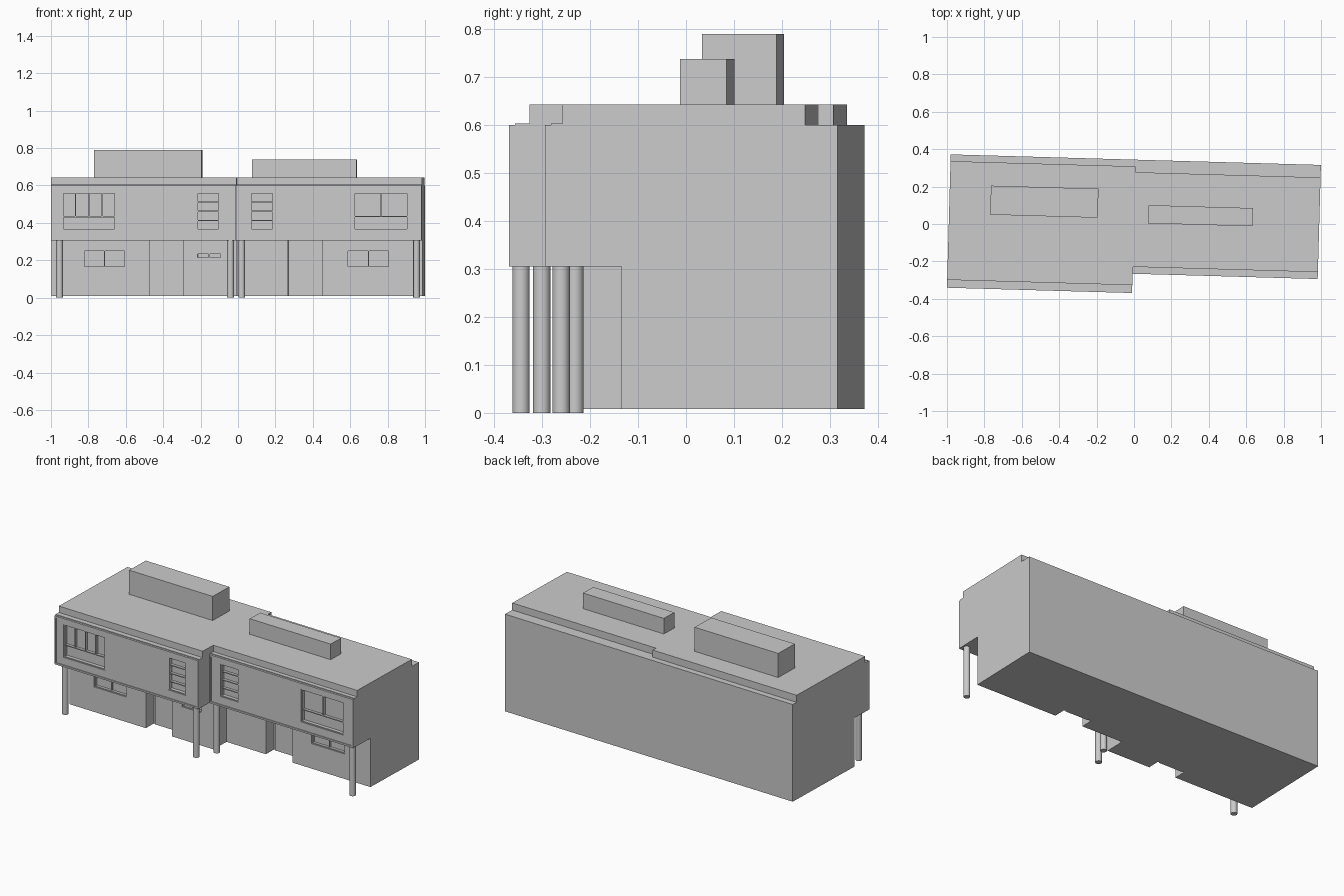
import bpy, bmesh, math
from mathutils import Matrix, Vector

if "Cube" in bpy.data.objects:
    bpy.data.objects.remove(bpy.data.objects["Cube"])

TURN = Matrix.Rotation(-0.0285, 4, 'Z')   # the whole terrace is slightly turned
GREY = bpy.data.materials.new("plain_grey")
GREY.diffuse_color = (0.6, 0.6, 0.6, 1)
GREY.use_nodes = True
GREY.node_tree.nodes["Principled BSDF"].inputs["Base Color"].default_value = GREY.diffuse_color


def finish(name, bm):
    bmesh.ops.recalc_face_normals(bm, faces=bm.faces)
    bm.transform(TURN)
    me = bpy.data.meshes.new(name)
    bm.to_mesh(me)
    bm.free()
    me.materials.append(GREY)
    ob = bpy.data.objects.new(name, me)
    bpy.context.collection.objects.link(ob)
    return ob


def box(name, u, v, z):
    bm = bmesh.new()
    bmesh.ops.create_cube(bm, size=1)
    for p in bm.verts:
        p.co = Vector(((u[0] + u[1]) / 2 + p.co.x * (u[1] - u[0]),
                       (v[0] + v[1]) / 2 + p.co.y * (v[1] - v[0]),
                       (z[0] + z[1]) / 2 + p.co.z * (z[1] - z[0])))
    return finish(name, bm)


def prism(name, outline, z0, z1):
    bm = bmesh.new()
    face = bm.faces.new([bm.verts.new((u, v, z0)) for u, v in outline])
    new = bmesh.ops.extrude_face_region(bm, geom=[face])["geom"]
    bmesh.ops.translate(bm, vec=(0, 0, z1 - z0),
                        verts=[g for g in new if isinstance(g, bmesh.types.BMVert)])
    return finish(name, bm)


def column(name, u, v):
    bm = bmesh.new()
    bmesh.ops.create_cone(bm, cap_ends=True, segments=24, radius1=0.018, radius2=0.018,
                          depth=0.307, matrix=Matrix.Translation((u, v, 0.1535)))
    ob = finish(name, bm)
    bpy.ops.object.select_all(action='DESELECT')
    ob.select_set(True)
    bpy.context.view_layer.objects.active = ob
    bpy.ops.object.shade_smooth_by_angle(angle=math.radians(40))


def cut(ob, u, v, z):
    cutter = box("cutter", u, v, z)
    cutter.hide_render = True
    mod = ob.modifiers.new("cut", 'BOOLEAN')
    mod.operation, mod.solver, mod.object = 'DIFFERENCE', 'EXACT', cutter
    deps = bpy.context.evaluated_depsgraph_get()
    me = bpy.data.meshes.new_from_object(ob.evaluated_get(deps))
    ob.modifiers.clear()
    ob.data = me
    bpy.data.objects.remove(cutter)


def window(name, wall, u, z, front, cols, rows, sill=0.0, depth=0.025, bar=0.006):
    """Recessed opening with a frame and glazing bars; sill = height of a lower pane."""
    cut(wall, u, (front - 0.05, front + depth), z)
    v = (front + 0.004, front + depth + 0.002)
    # frame
    for e in (u[0], u[1] - bar):
        box(name + "_frame_side", (e, e + bar), v, z)
    for e in (z[0], z[1] - bar):
        box(name + "_frame_rail", u, v, (e, e + bar))
    # glazing bars
    v = (front + 0.009, front + depth + 0.002)
    low = z[0] + sill
    if sill:
        box(name + "_transom", u, v, (low - bar / 2, low + bar / 2))
    for i in range(1, cols):
        c = u[0] + (u[1] - u[0]) * i / cols
        box(name + "_mullion", (c - bar / 2, c + bar / 2), v, (low, z[1]))
    for i in range(1, rows):
        c = low + (z[1] - low) * i / rows
        box(name + "_slat", u, v, (c - bar / 2, c + bar / 2))


BACK = 0.344


def house(name, u, front, wall, porch, roof, roof_box, columns, upper, lower):
    u0, u1 = u
    p0, p1 = porch
    deep = wall + 0.075
    # ground floor with recessed porch
    ground = prism(name + "_ground_floor",
                   [(u0, BACK), (u0, wall), (p0, wall), (p0, deep), (p1, deep),
                    (p1, wall), (u1, wall), (u1, BACK)], 0.008, 0.305)
    for i, (wu, wz, cols) in enumerate(lower):
        window(f"{name}_lower_window_{i}", ground, wu, wz, wall, cols, 1, depth=0.02)
    # door plate
    box(name + "_door", (p0 + 0.015, p1 - 0.015), (deep - 0.008, deep + 0.004), (0.01, 0.25))
    # overhanging upper floor with a raised border
    storey = box(name + "_upper_floor", u, (front, BACK), (0.305, 0.6))
    cut(storey, (u0 + 0.01, u1 - 0.01), (front - 0.05, front + 0.006), (0.315, 0.59))
    for i, (wu, wz, cols, rows, sill) in enumerate(upper):
        window(f"{name}_upper_window_{i}", storey, wu, wz, front + 0.006, cols, rows, sill)
    box(name + "_front_coping", (u0, u1), (front + 0.012, roof[0] + 0.01), (0.59, 0.604))
    # roof slab and roof box
    box(name + "_roof_slab", u, roof, (0.595, 0.643))
    box(name + "_roof_box", *roof_box)
    # porch columns
    for cu, cv in columns:
        column(name + "_column", cu, cv)


house("left_house", (-0.99, 0), -0.369, -0.228, (-0.465, -0.285), (-0.327, 0.308),
      ((-0.77, -0.195), (0.028, 0.183), (0.64, 0.79)),
      [(-0.945, -0.328), (-0.03, -0.345)],
      [((-0.93, -0.645), (0.36, 0.562), 4, 1, 0.073),
       ((-0.21, -0.088), (0.362, 0.562), 1, 4, 0)],
      [((-0.82, -0.595), (0.16, 0.255), 2), ((-0.215, -0.08), (0.208, 0.24), 2)])

house("right_house", (0, 0.99), -0.266, -0.106, (0.27, 0.455), (-0.229, 0.277),
      ((0.076, 0.633), (0.006, 0.103), (0.64, 0.738)),
      [(0.026, -0.231), (0.962, -0.233)],
      [((0.073, 0.198), (0.362, 0.562), 1, 4, 0),
       ((0.627, 0.918), (0.362, 0.562), 2, 1, 0.073)],
      [((0.585, 0.815), (0.16, 0.255), 2)])
